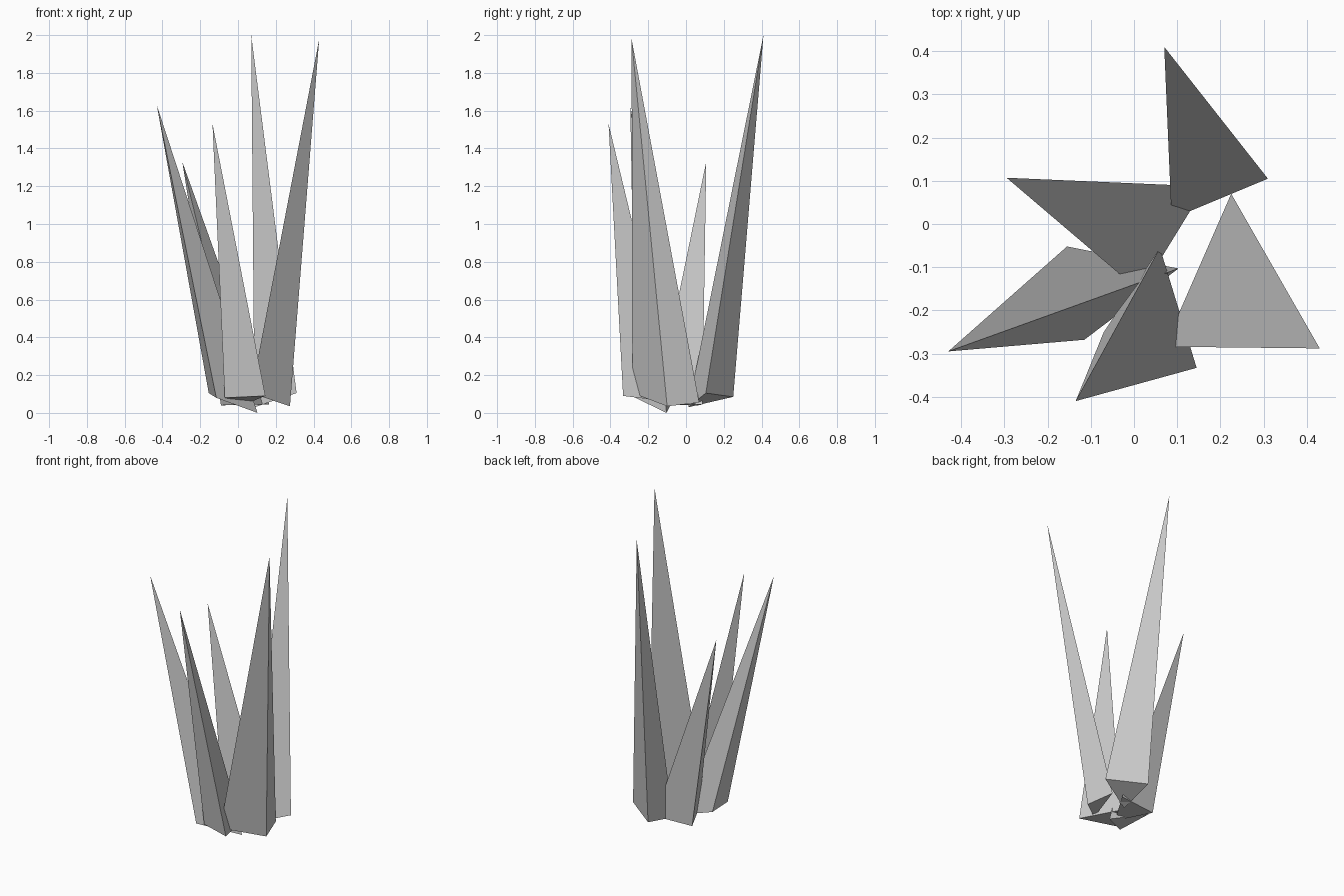
import bpy
import bmesh

if "Cube" in bpy.data.objects:
    bpy.data.objects.remove(bpy.data.objects["Cube"])


def spike(name, tip, base):
    """Three-sided leaning shard: triangular base joined to a sharp tip."""
    bm = bmesh.new()
    ring = [bm.verts.new(p) for p in base]
    top = bm.verts.new(tip)
    bm.faces.new(ring)
    for i in range(3):
        bm.faces.new((ring[i], ring[(i + 1) % 3], top))
    bmesh.ops.recalc_face_normals(bm, faces=bm.faces[:])
    mesh = bpy.data.meshes.new(name)
    bm.to_mesh(mesh)
    bm.free()
    bpy.context.collection.objects.link(bpy.data.objects.new(name, mesh))


# Cluster of five shards fanning out from the ground
spike("back_spike", (0.07, 0.41, 2.0),
      [(0.31, 0.105, 0.105), (0.10, 0.25, 0.085), (0.087, 0.012, 0.03)])
spike("right_spike", (0.43, -0.288, 1.98),
      [(0.225, 0.07, 0.055), (0.275, -0.10, 0.035), (0.07, -0.284, 0.105)])
spike("left_front_spike", (-0.43, -0.295, 1.63),
      [(-0.155, -0.052, 0.105), (-0.115, -0.268, 0.08), (0.103, -0.103, 0.0)])
spike("front_spike", (-0.135, -0.41, 1.53),
      [(0.145, -0.333, 0.09), (-0.07, -0.25, 0.08), (0.06, -0.055, 0.055)])
spike("left_back_spike", (-0.295, 0.107, 1.33),
      [(-0.09, 0.065, 0.04), (0.015, -0.157, 0.045), (0.165, 0.087, 0.045)])
